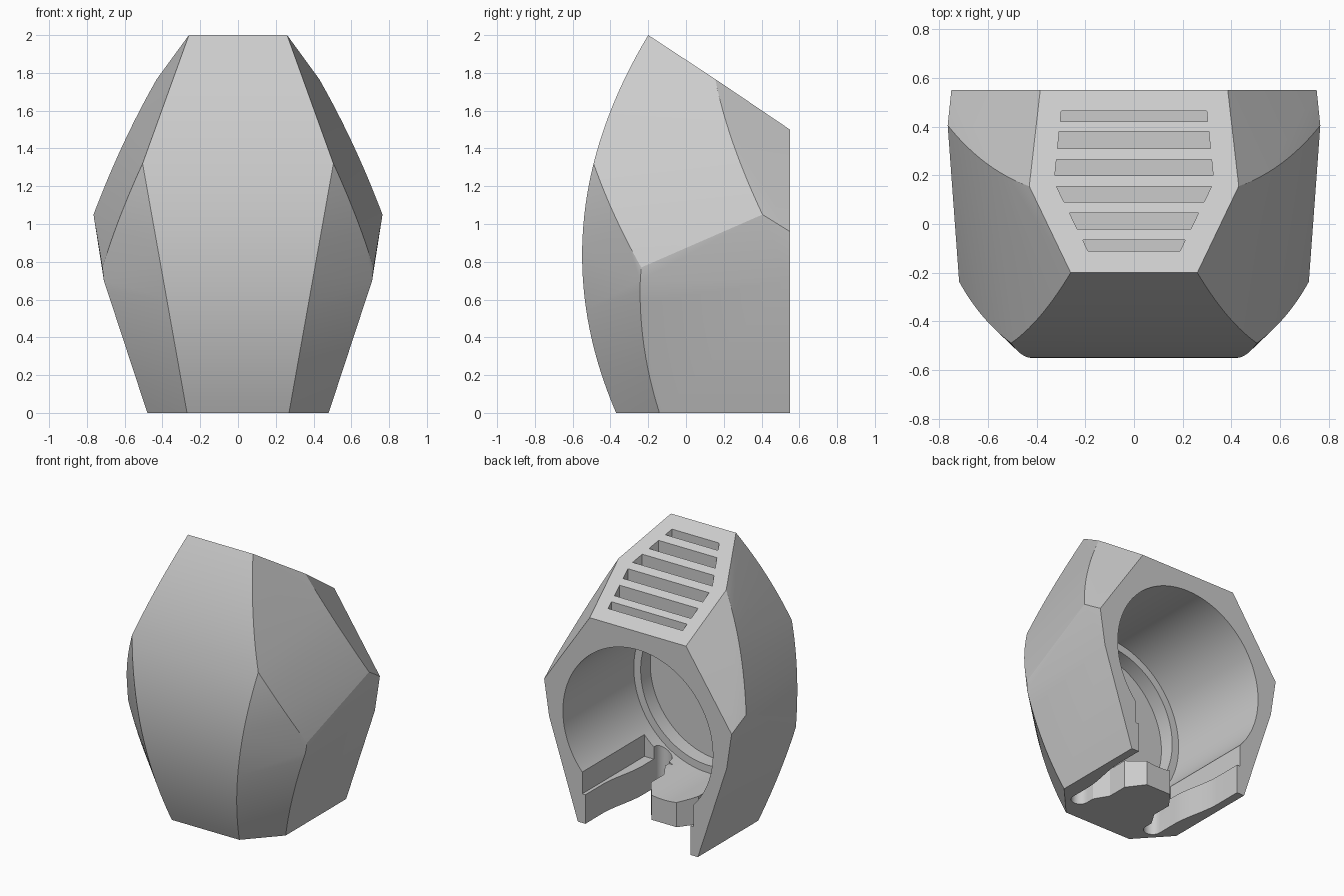
import bpy, bmesh, math
from mathutils import Vector

cube = bpy.data.objects.get("Cube")
if cube:
    bpy.data.objects.remove(cube, do_unlink=True)

grey = bpy.data.materials.new("light_grey")
grey.use_nodes = True
colour = (0.6, 0.6, 0.6, 1)
grey.diffuse_color = colour
grey.node_tree.nodes["Principled BSDF"].inputs["Base Color"].default_value = colour


def make_object(name, bm):
    bmesh.ops.recalc_face_normals(bm, faces=bm.faces)
    mesh = bpy.data.meshes.new(name)
    bm.to_mesh(mesh)
    bm.free()
    mesh.materials.append(grey)
    obj = bpy.data.objects.new(name, mesh)
    bpy.context.collection.objects.link(obj)
    return obj


def arc(start, mid, end, steps=12):
    """Curve that passes through three points."""
    a, m, b = Vector(start), Vector(mid), Vector(end)
    control = 2 * m - (a + b) / 2
    ts = [i / steps for i in range(steps + 1)]
    return [(1 - t) ** 2 * a + 2 * t * (1 - t) * control + t * t * b for t in ts]


def prism(name, outline, z0, z1):
    """Upright prism from an x-y outline."""
    bm = bmesh.new()
    face = bm.faces.new([bm.verts.new((x, y, z0)) for x, y in outline])
    new = bmesh.ops.extrude_face_region(bm, geom=[face])["geom"]
    verts = [g for g in new if isinstance(g, bmesh.types.BMVert)]
    bmesh.ops.translate(bm, verts=verts, vec=(0, 0, z1 - z0))
    return make_object(name, bm)


def bore(name, radius, y0, y1, z):
    """Cylinder lying along y."""
    ring = [(radius * math.cos(i * math.tau / 96), radius * math.sin(i * math.tau / 96))
            for i in range(96)]
    obj = prism(name, ring, 0, y1 - y0)
    for v in obj.data.vertices:
        x, up, along = v.co
        v.co = (x, y0 + along, z + up)
    obj.data.flip_normals()
    return obj


def cut(target, cutter):
    cutter.hide_render = True
    # make sure the cutter faces outwards
    bm = bmesh.new()
    bm.from_mesh(cutter.data)
    bmesh.ops.recalc_face_normals(bm, faces=bm.faces)
    bm.to_mesh(cutter.data)
    bm.free()
    mod = target.modifiers.new("cut", 'BOOLEAN')
    mod.operation = 'DIFFERENCE'
    mod.solver = 'EXACT'
    mod.object = cutter
    bpy.context.view_layer.objects.active = target
    bpy.ops.object.modifier_apply(modifier=mod.name)
    bpy.data.objects.remove(cutter, do_unlink=True)


# Faceted shell: bowed front and side edges, mirrored and wrapped
def front_y(z):
    return -0.55 + 0.258 * (z - 0.835) ** 2


points = []
for i in range(25):
    z = 1.32 * i / 24
    points.append((0.27 + 0.235 * z / 1.32, front_y(z), z))
for i in range(1, 15):
    z = 1.32 + 0.68 * i / 14
    points.append((0.505 - 0.245 * i / 14, front_y(z), z))
for i in range(13):
    z = 0.7 * i / 12
    points.append((0.48 + 0.23 * z / 0.7, -0.243 + 0.25 * (z - 0.64) ** 2, z))
points += arc((0.505, -0.489, 1.32), (0.622, -0.378, 1.045), (0.718, -0.237, 0.77))
points += arc((0.43, 0.155, 1.767), (0.607, 0.25, 1.425), (0.765, 0.405, 1.05))
points += [(0.385, 0.55, 1.5), (0.75, 0.55, 0.96), (0.71, 0.55, 0.7), (0.48, 0.55, 0)]
bm = bmesh.new()
for x, y, z in points:
    bm.verts.new((x, y, z))
    bm.verts.new((-x, y, z))
bmesh.ops.remove_doubles(bm, verts=bm.verts, dist=0.0005)
bmesh.ops.convex_hull(bm, input=bm.verts)
bmesh.ops.delete(bm, geom=[v for v in bm.verts if not v.link_faces], context='VERTS')
bmesh.ops.dissolve_limit(bm, angle_limit=math.radians(0.4), verts=bm.verts, edges=bm.edges)
shell = make_object("housing_shell", bm)

# Stepped round bore from the back
cut(shell, bore("main_bore", 0.6, -0.26, 0.7, 0.77))
cut(shell, bore("inner_bore", 0.545, -0.37, -0.2, 0.77))

# Bottom opening that leaves a clip tongue in the middle
half = [(0.42, 0.7), (0.42, 0.35)]
for i in range(1, 13):
    t = i / 12
    half.append((0.42 - 0.05 * (3 * t * t - 2 * t ** 3), 0.35 - 0.38 * t))
for i in range(13):
    a = math.pi * i / 12
    half.append((0.31 + 0.06 * math.cos(a), -0.18 - 0.06 * math.sin(a)))
half += [(0.25, -0.12), (0.19, -0.02), (0.19, 0.13), (0.1, 0.25)]
outline = half + [(-x, y) for x, y in reversed(half)]
cut(shell, prism("clip_opening", outline, -0.1, 0.4))
w = 0.445
cut(shell, prism("upper_opening", [(-w, -0.16), (w, -0.16), (w, 0.7), (-w, 0.7)], 0.21, 0.5))


# Row of vent slots in the sloping top
def slot_half_width(y):
    return min(0.243 + 0.49 * y, 0.345 - 0.1 * y)


for y0, y1 in [(-0.11, -0.065), (-0.02, 0.045), (0.09, 0.155),
               (0.2, 0.265), (0.31, 0.38), (0.42, 0.465)]:
    a, b = slot_half_width(y0), slot_half_width(y1)
    lip = 2 - 0.667 * (y1 + 0.2)
    cut(shell, prism("vent_slot", [(-a, y0), (a, y0), (b, y1), (-b, y1)], lip - 0.1, 2.2))

# Smooth the curved walls and keep the facet edges crisp
bpy.ops.object.select_all(action='DESELECT')
shell.select_set(True)
bpy.context.view_layer.objects.active = shell
bpy.ops.object.shade_smooth_by_angle(angle=math.radians(20))
